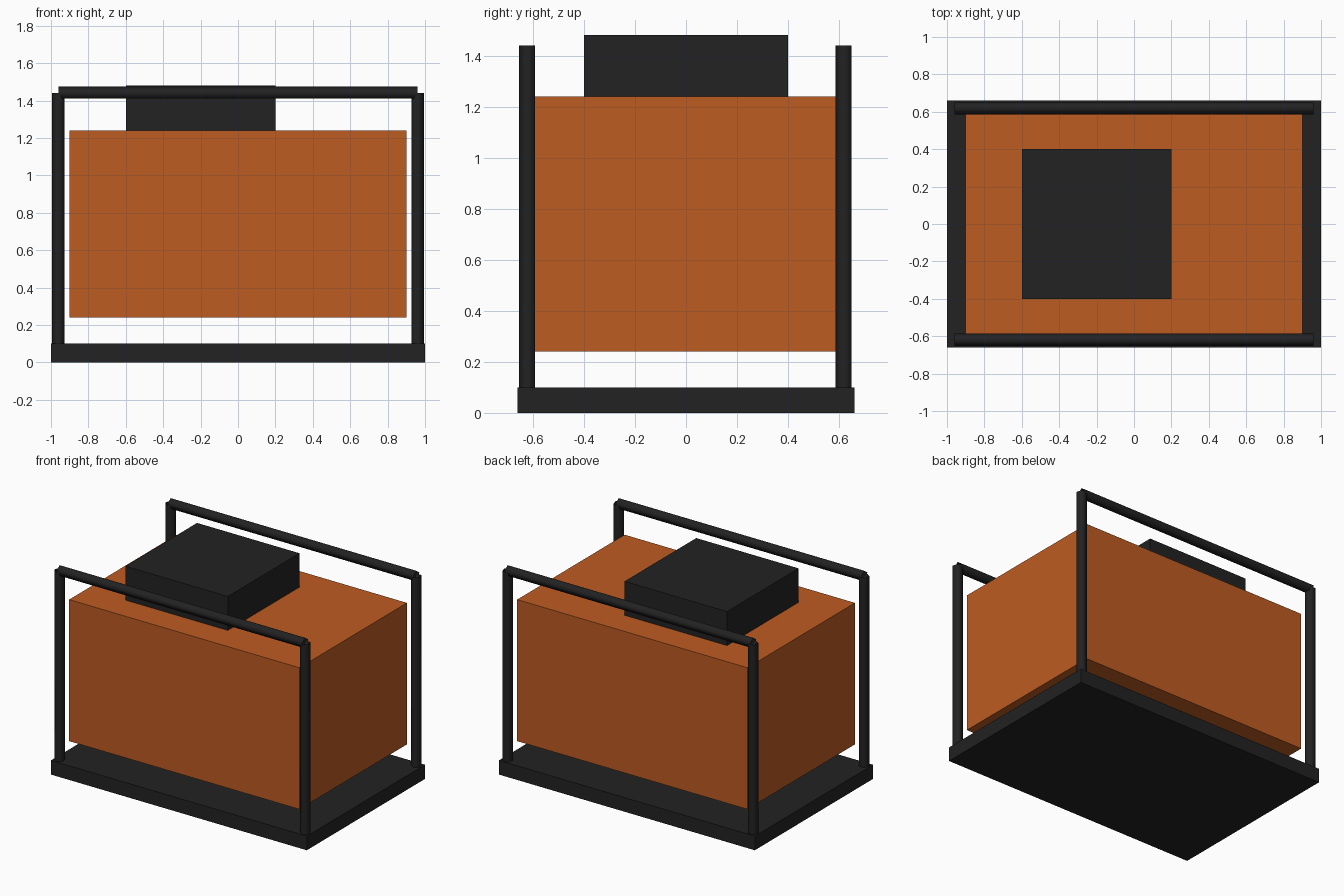
import bpy
from math import sin, cos, tau
from mathutils import Vector

cube = bpy.data.objects.get("Cube")
if cube:
    bpy.data.objects.remove(cube, do_unlink=True)


def make_material(name, color):
    mat = bpy.data.materials.new(name)
    mat.use_nodes = True
    mat.diffuse_color = color
    mat.node_tree.nodes["Principled BSDF"].inputs["Base Color"].default_value = color
    return mat


orange = make_material("orange", (0.51, 0.106, 0.016, 1))
charcoal = make_material("charcoal", (0.016, 0.016, 0.016, 1))


def add_box(name, low, high, mat):
    low, high = Vector(low), Vector(high)
    bpy.ops.mesh.primitive_cube_add(size=1, location=(low + high) / 2)
    obj = bpy.context.object
    obj.name = name
    obj.scale = high - low
    bpy.ops.object.transform_apply(location=False, rotation=False, scale=True)
    obj.data.materials.append(mat)


def add_tube(name, start, end, ridge, mat, radius=0.035, sides=5):
    """Open-ended tube with one corner pointing along ridge."""
    start, end, ridge = Vector(start), Vector(end), Vector(ridge)
    side = (end - start).normalized().cross(ridge)
    ring = [radius * (ridge * cos(tau * i / sides) + side * sin(tau * i / sides))
            for i in range(sides)]
    verts = [start + p for p in ring] + [end + p for p in ring]
    faces = []
    for i in range(sides):
        j = (i + 1) % sides
        faces.append((i, j, j + sides, i + sides))
    mesh = bpy.data.meshes.new(name)
    mesh.from_pydata(verts, [], faces)
    mesh.materials.append(mat)
    mesh.shade_smooth()
    obj = bpy.data.objects.new(name, mesh)
    bpy.context.collection.objects.link(obj)


# Base, main body and top housing
add_box("base_plate", (-1, -0.66, 0), (1, 0.66, 0.1), charcoal)
add_box("main_body", (-0.9, -0.6, 0.24), (0.9, 0.6, 1.24), orange)
add_box("top_housing", (-0.6, -0.4, 1.24), (0.2, 0.4, 1.48), charcoal)

# Frame of corner posts and long rails
px, py, top = 0.96, 0.62, 1.44
for depth, y in (("front", -py), ("back", py)):
    for flank, x in (("right", -px), ("left", px)):
        add_tube(f"{depth}_{flank}_post", (x, y, 0.1), (x, y, top), (0, -1, 0), charcoal)
    add_tube(f"{depth}_rail", (-px, y, top), (px, y, top), (0, 0, 1), charcoal)
